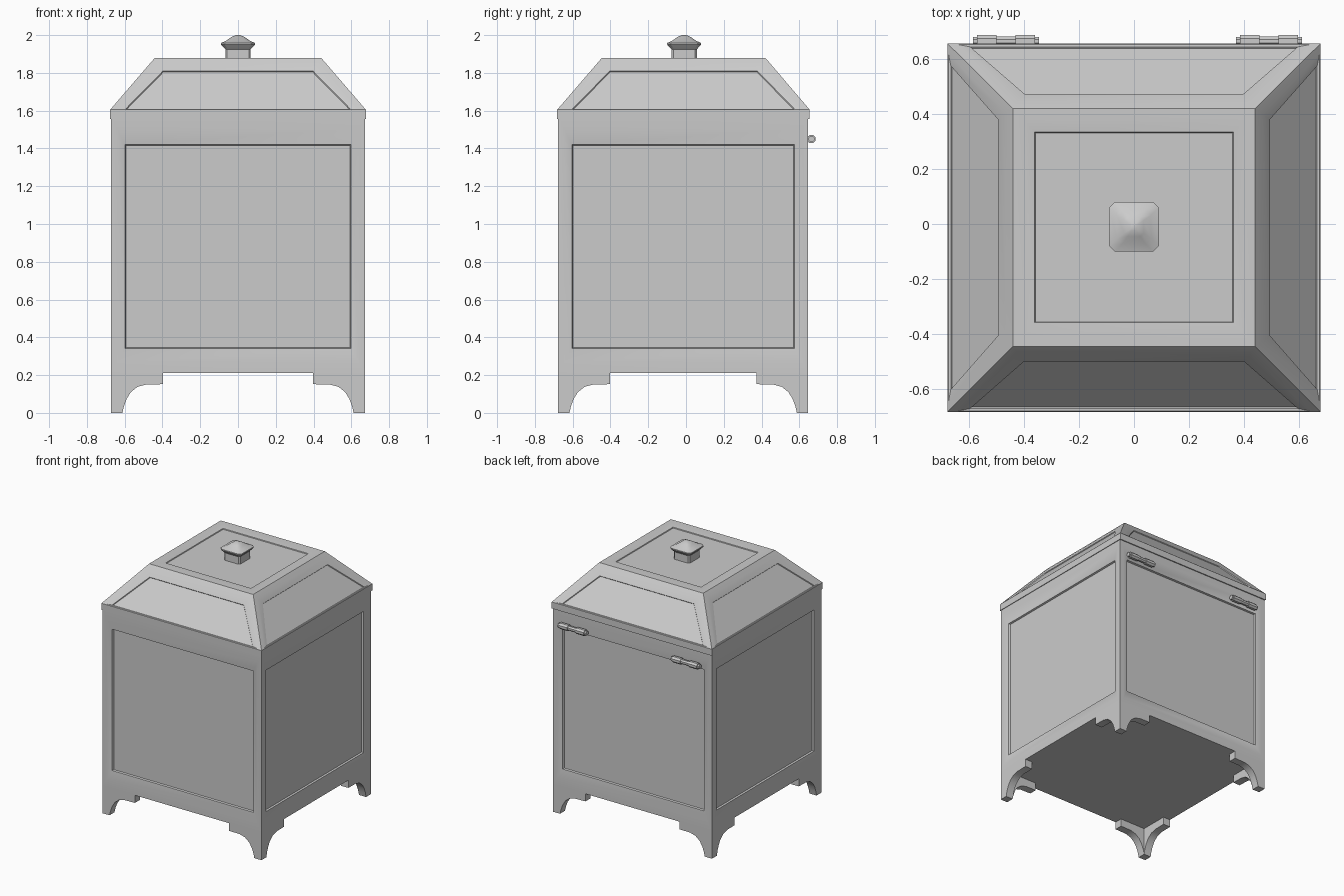
import bpy, bmesh, math
from mathutils import Vector

cube = bpy.data.objects.get("Cube")
if cube:
    bpy.data.objects.remove(cube)

grey = bpy.data.materials.new("plain grey")
grey.use_nodes = True
GREY = (0.6, 0.6, 0.6, 1)
grey.diffuse_color = GREY
grey.node_tree.nodes["Principled BSDF"].inputs["Base Color"].default_value = GREY


def finish(name, bm, smooth=True):
    bmesh.ops.remove_doubles(bm, verts=bm.verts, dist=0.0005)
    bmesh.ops.recalc_face_normals(bm, faces=bm.faces)
    mesh = bpy.data.meshes.new(name)
    bm.to_mesh(mesh)
    bm.free()
    mesh.materials.append(grey)
    obj = bpy.data.objects.new(name, mesh)
    bpy.context.collection.objects.link(obj)
    if smooth:
        bpy.ops.object.select_all(action='DESELECT')
        obj.select_set(True)
        bpy.context.view_layer.objects.active = obj
        bpy.ops.object.shade_smooth_by_angle(angle=math.radians(30))
    return obj


def ring(x0, x1, y0, y1, z):
    return [Vector(p) for p in ((x0, y0, z), (x1, y0, z), (x1, y1, z), (x0, y1, z))]


def bridge(bm, loops):
    """Quads between successive closed loops of points."""
    rows = [[bm.verts.new(p) for p in loop] for loop in loops]
    for r, s in zip(rows, rows[1:]):
        n = len(r)
        for i in range(n):
            bm.faces.new((r[i], r[(i + 1) % n], s[(i + 1) % n], s[i]))
    return rows


def framed_face(bm, quad, low, high, side_low, side_high, depth):
    """Frame that rolls inward, then a small step down to a flat panel."""
    a, b, c, d = quad
    normal = (b - a).cross(d - a).normalized()

    def at(u, v):
        return a.lerp(b, u).lerp(d.lerp(c, u), v)

    inner = [at(side_low, low), at(1 - side_low, low),
             at(1 - side_high, high), at(side_high, high)]
    middle = [p.lerp(q, 0.45) for p, q in zip(quad, inner)]
    centre = sum(inner, Vector()) / 4
    edge = [p - normal * depth * 0.5 for p in inner]
    floor = [p.lerp(centre, 0.008) - normal * depth for p in inner]
    bm.faces.new(bridge(bm, [quad, middle, edge, floor])[-1])


def framed_sides(bm, lower, upper, *settings):
    for i in range(4):
        j = (i + 1) % 4
        framed_face(bm, [lower[i], lower[j], upper[j], upper[i]], *settings)


# Box body with four sunken panels
X, FRONT, BACK = 0.672, -0.677, 0.647
bm = bmesh.new()
base, rim = ring(-X, X, FRONT, BACK, 0.21), ring(-X, X, FRONT, BACK, 1.57)
framed_sides(bm, base, rim, 0.096, 0.89, 0.055, 0.055, 0.025)
for loop in (base, rim):
    bm.faces.new([bm.verts.new(p) for p in loop])
finish("box_body", bm)

# Sloping lid with panelled slopes and a panelled top
bm = bmesh.new()
under = ring(-0.677, 0.677, -0.682, 0.655, 1.555)
eave = ring(-0.677, 0.677, -0.682, 0.655, 1.605)
crown = ring(-0.44, 0.44, -0.445, 0.42, 1.88)
bridge(bm, [under, eave])
bm.faces.new([bm.verts.new(p) for p in under])
framed_sides(bm, eave, crown, 0.03, 0.755, 0.056, 0.1, 0.012)
framed_face(bm, crown, 0.1, 0.9, 0.09, 0.09, 0.012)
finish("lid", bm)

# Knob: chamfered square sections stacked upwards
KNOB_Y = -0.01
bm = bmesh.new()
loops = []
for half, z, chamfer in ((0.067, 1.865, 0.01), (0.067, 1.925, 0.01), (0.072, 1.93, 0.015),
                         (0.09, 1.95, 0.02), (0.09, 1.958, 0.02), (0.062, 1.971, 0.02),
                         (0.035, 1.99, 0.012), (0.012, 2.0, 0.004)):
    k = half - chamfer
    pts = [(-k, -half), (k, -half), (half, -k), (half, k),
           (k, half), (-k, half), (-half, k), (-half, -k)]
    loops.append([Vector((x, y + KNOB_Y, z)) for x, y in pts])
rows = bridge(bm, loops)
bm.faces.new(rows[0])
bm.faces.new(rows[-1])
finish("lid_knob", bm)

# Bracket feet: two mitred plates with a curved inner cut at each corner
PROFILE = [(0, 0.21), (0, 0), (0.06, 0), (0.068, 0.035), (0.083, 0.075),
           (0.105, 0.11), (0.14, 0.138), (0.185, 0.15), (0.275, 0.152), (0.275, 0.21)]
THICK = 0.06
for side, sx in (("left", 1), ("right", -1)):
    for end, sy, y in (("front", -1, FRONT), ("back", 1, BACK)):
        bm = bmesh.new()
        for swap in (False, True):
            outside, inside = [], []
            for along, z in PROFILE:
                for loop, depth in ((outside, 0), (inside, THICK)):
                    run = max(along, depth)
                    u, v = (depth, run) if swap else (run, depth)
                    loop.append(Vector((sx * (X - u), y - sy * v, z)))
            rows = bridge(bm, [outside, inside])
            bm.faces.new(rows[0])
            bm.faces.new(rows[1])
        bmesh.ops.dissolve_degenerate(bm, dist=0.0005, edges=bm.edges)
        finish(f"{end}_{side}_foot", bm)

# Hinge barrels: thick knuckles joined by a thinner pin
for name, start in (("right_hinge", -0.585), ("left_hinge", 0.37)):
    bm = bmesh.new()
    loops = []
    for x0, x1, radius in ((0, 0.015, 0.017), (0.015, 0.085, 0.024), (0.085, 0.155, 0.018),
                           (0.155, 0.225, 0.024), (0.225, 0.24, 0.017)):
        for x in (x0, x1):
            loops.append([Vector((start + x, 0.664 + radius * math.cos(t * math.pi / 4 + 0.39),
                                  1.45 + radius * math.sin(t * math.pi / 4 + 0.39)))
                          for t in range(8)])
    rows = bridge(bm, loops)
    bm.faces.new(rows[0])
    bm.faces.new(rows[-1])
    finish(name, bm)
